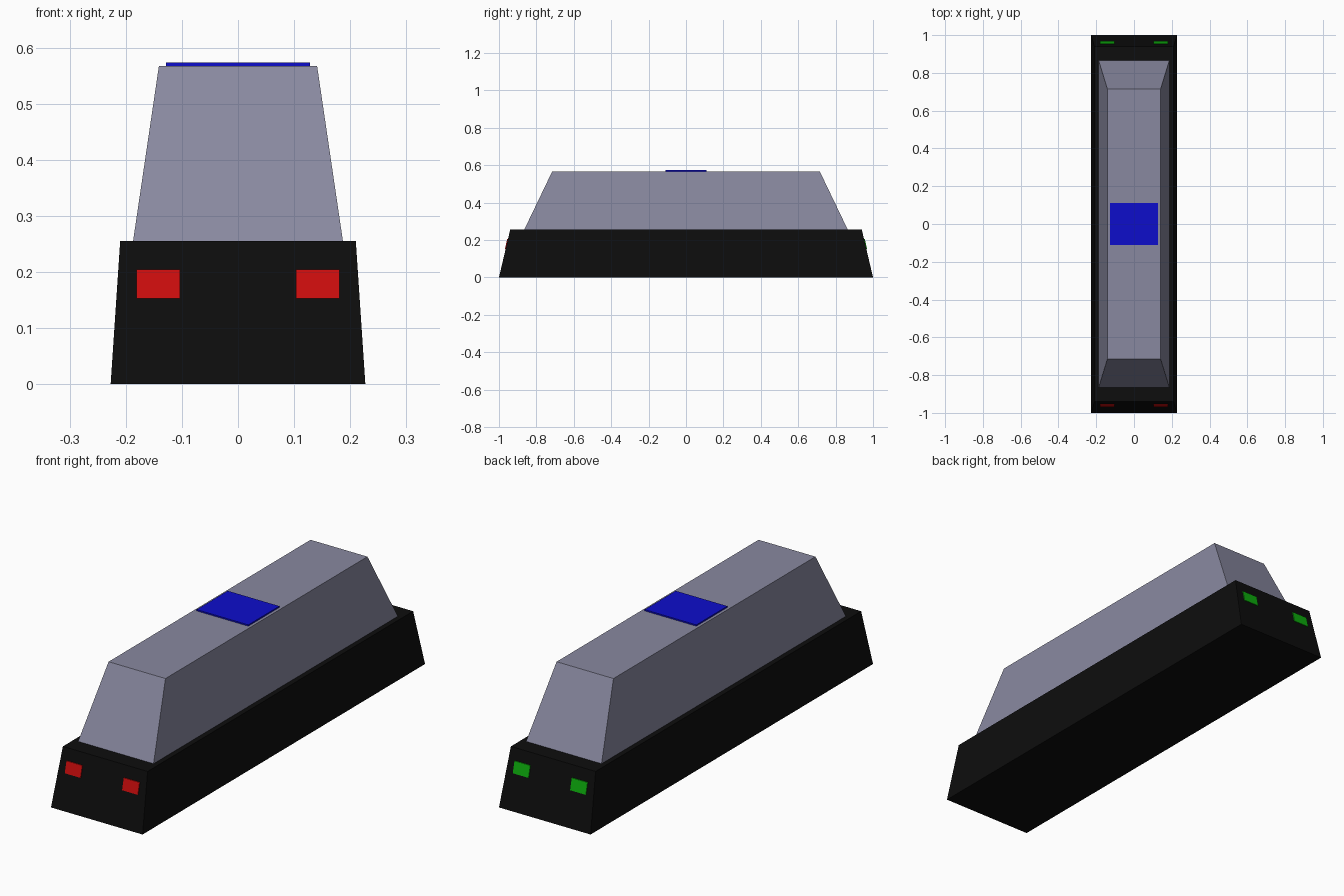
import bpy, bmesh

if "Cube" in bpy.data.objects:
    bpy.data.objects.remove(bpy.data.objects["Cube"])


def material(name, rgb):
    m = bpy.data.materials.new(name)
    m.diffuse_color = (*rgb, 1)
    m.use_nodes = True
    m.node_tree.nodes["Principled BSDF"].inputs["Base Color"].default_value = m.diffuse_color
    return m


black = material("black", (0.004, 0.004, 0.004))
grey = material("blue grey", (0.25, 0.25, 0.35))
blue = material("blue", (0.004, 0.004, 0.6))
red = material("red", (0.6, 0.004, 0.004))
green = material("green", (0.004, 0.4, 0.004))


def solid(name, corners, mat):
    """Six-sided solid from four lower and four upper corners."""
    bm = bmesh.new()
    v = [bm.verts.new(c) for c in corners]
    bm.faces.new(v[:4])
    bm.faces.new(v[4:])
    for i in range(4):
        j = (i + 1) % 4
        bm.faces.new((v[i], v[j], v[j + 4], v[i + 4]))
    bmesh.ops.recalc_face_normals(bm, faces=bm.faces)
    mesh = bpy.data.meshes.new(name)
    bm.to_mesh(mesh)
    bm.free()
    mesh.materials.append(mat)
    ob = bpy.data.objects.new(name, mesh)
    bpy.context.collection.objects.link(ob)
    return ob


def frustum(name, bottom, top, mat):
    """Tapered block; each end is (half width, half length, height)."""
    return solid(name, [(sx * w, sy * l, z) for w, l, z in (bottom, top)
                        for sx, sy in ((-1, -1), (1, -1), (1, 1), (-1, 1))], mat)


# Body
frustum("lower_body", (0.227, 1.0, 0.0), (0.21, 0.94, 0.255), black)
frustum("cabin", (0.187, 0.865, 0.255), (0.141, 0.715, 0.567), grey)
frustum("roof_panel", (0.128, 0.11, 0.567), (0.128, 0.11, 0.573), blue)


# Lamps lying on the sloped ends
def end_y(z):
    return 1.0 - 0.06 * z / 0.255


for end, sy, mat in (("front", -1, red), ("back", 1, green)):
    for side, sx in (("left", -1), ("right", 1)):
        corners = [(sx * x, sy * (end_y(z) + d), z) for d in (-0.002, 0.004)
                   for x, z in ((0.103, 0.153), (0.181, 0.153), (0.181, 0.204), (0.103, 0.204))]
        solid(f"{end}_lamp_{side}", corners, mat)
